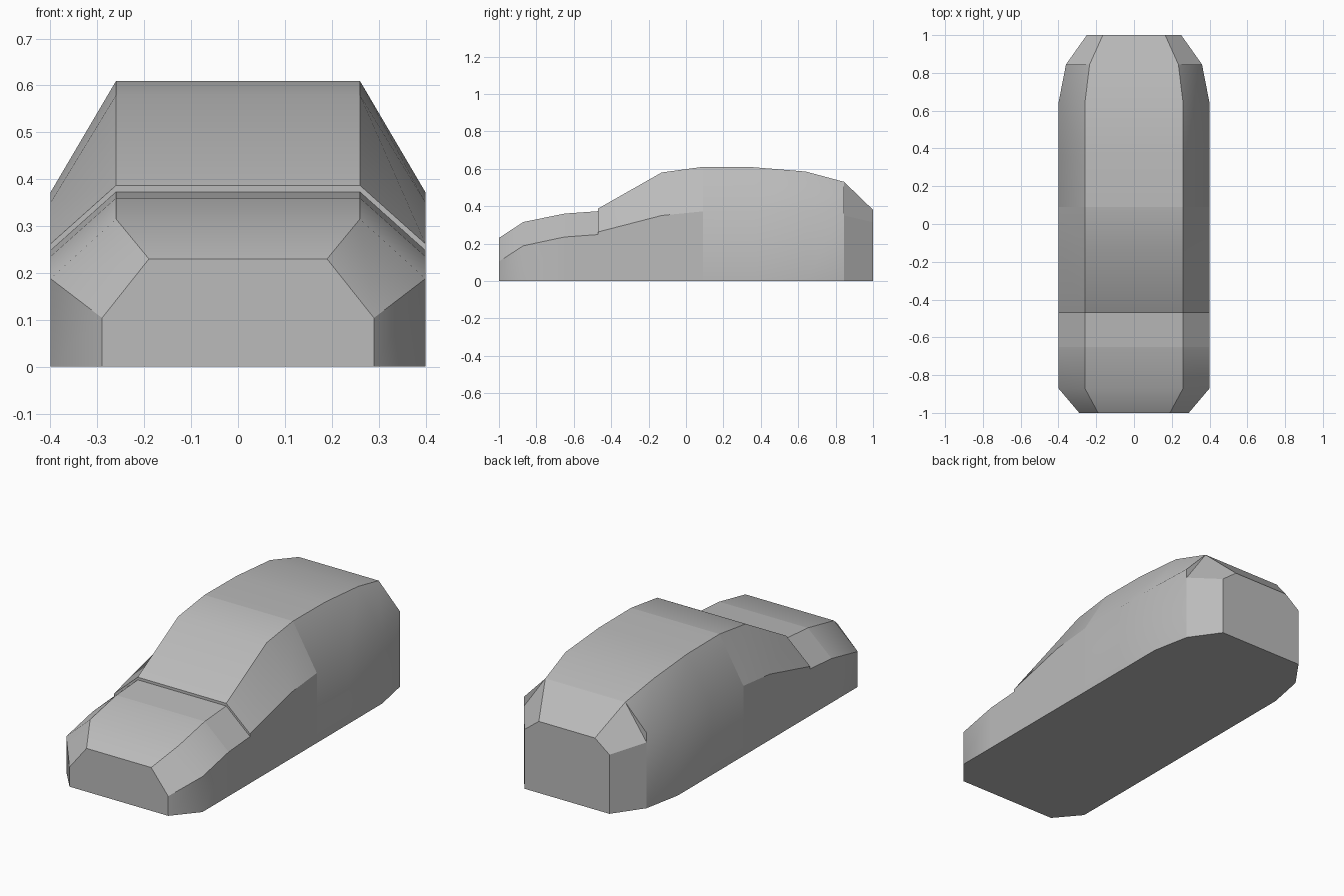
import bpy
import bmesh

cube = bpy.data.objects.get("Cube")
if cube:
    bpy.data.objects.remove(cube)


def make_material(name, colour):
    mat = bpy.data.materials.new(name)
    mat.use_nodes = True
    mat.diffuse_color = colour
    mat.node_tree.nodes["Principled BSDF"].inputs["Base Color"].default_value = colour
    return mat


# Cross-sections front to back: y, side half-width, shoulder z, top half-width, top z
sections = [
    (-1.0, .29, .104, .19, .23),      # nose
    (-.87, .40, .188, .26, .315),
    (-.65, .40, .235, .26, .36),
    (-.47, .40, .248, .26, .373),     # rear edge of bonnet
    (-.47, .40, .262, .26, .387),     # foot of windscreen
    (-.13, .40, .35, .26, .58),
    (.09, .40, .372, .26, .61),
    (.36, .40, .372, .26, .608),
    (.64, .40, .372, .26, .585),
    (.845, .36, .40, .235, .53),
    (.845, .36, .35, .235, .53),      # small step at the tail
    (1.0, .25, .314, .165, .38),
]
SMOOTH_RINGS = (-.87, -.13, .36, .64)

# Loft the body shell through the sections and cap both ends
bm = bmesh.new()
rings = []
for y, side, shoulder, top, roof in sections:
    outline = [(-side, 0), (side, 0), (side, shoulder),
               (top, roof), (-top, roof), (-side, shoulder)]
    rings.append([bm.verts.new((x, y, z)) for x, z in outline])
for a, b in zip(rings, rings[1:]):
    for i in range(6):
        j = (i + 1) % 6
        bm.faces.new((a[i], a[j], b[j], b[i]))
bm.faces.new(rings[0])
bm.faces.new(rings[-1])
bmesh.ops.remove_doubles(bm, verts=bm.verts, dist=.0001)
bmesh.ops.recalc_face_normals(bm, faces=bm.faces)

# Smooth panels, sharp along creases and panel joins
for face in bm.faces:
    face.smooth = True
for edge in bm.edges:
    p, q = (v.co for v in edge.verts)
    mid = (p + q) / 2
    if abs(p.y - q.y) < .001:
        edge.smooth = any(abs(mid.y - y) < .001 for y in SMOOTH_RINGS)
    else:
        edge.smooth = .09 < mid.y < .845 and .3 < mid.z < .42

mesh = bpy.data.meshes.new("body_shell")
bm.to_mesh(mesh)
bm.free()
mesh.materials.append(make_material("plain grey", (.5, .5, .5, 1)))
body = bpy.data.objects.new("body_shell", mesh)
bpy.context.collection.objects.link(body)
